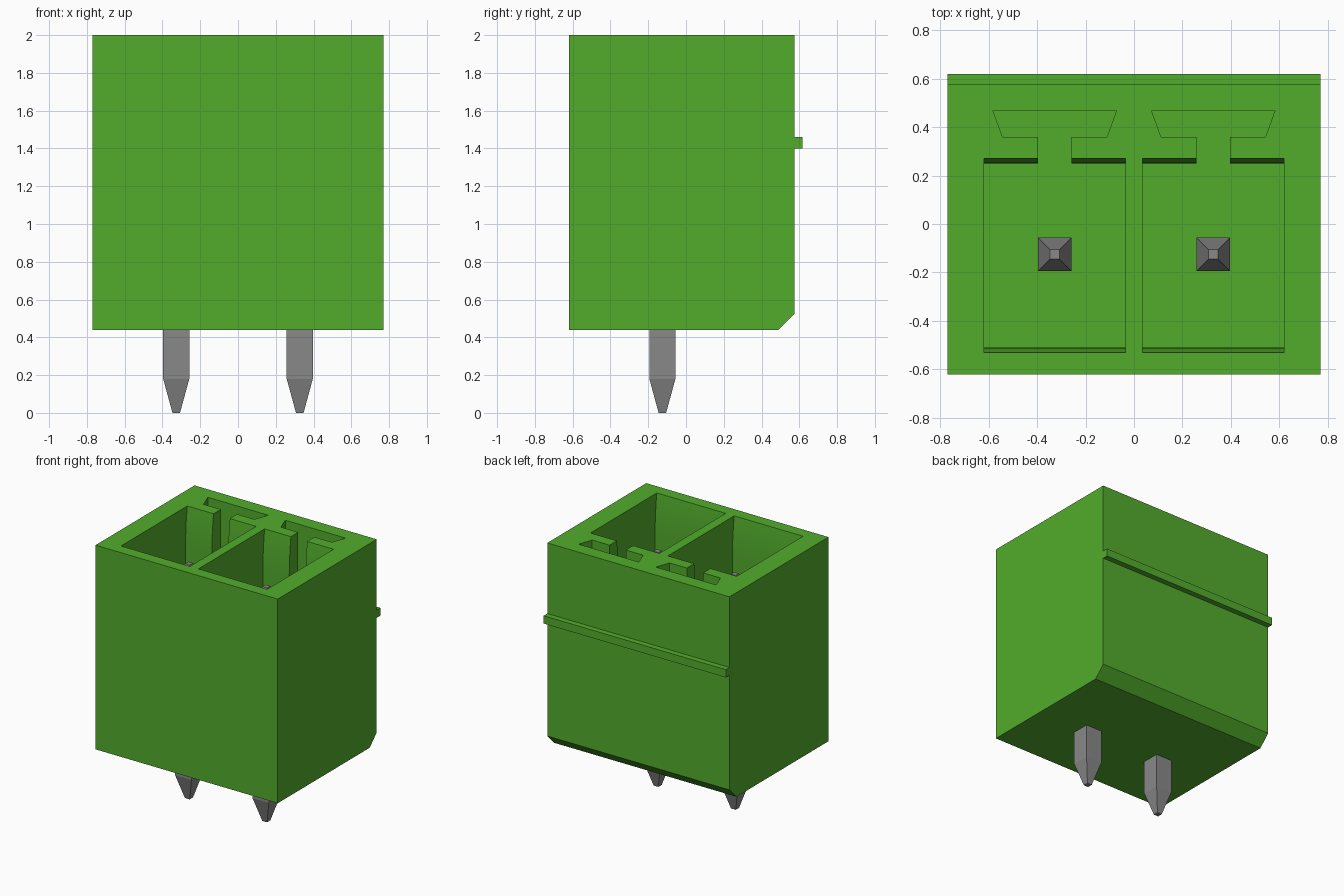
import bpy, bmesh

cube = bpy.data.objects.get("Cube")
if cube:
    bpy.data.objects.remove(cube, do_unlink=True)


def material(name, rgb):
    m = bpy.data.materials.new(name)
    m.use_nodes = True
    m.diffuse_color = (*rgb, 1)
    m.node_tree.nodes["Principled BSDF"].inputs["Base Color"].default_value = (*rgb, 1)
    return m


GREEN = material("green plastic", (0.084, 0.413, 0.025))
GREY = material("grey metal", (0.25, 0.25, 0.25))


def loft(name, rings, mat):
    """Closed solid through a list of rings with equal point counts."""
    bm = bmesh.new()
    loops = [[bm.verts.new(p) for p in ring] for ring in rings]
    n = len(loops[0])
    for a, b in zip(loops, loops[1:]):
        for i in range(n):
            j = (i + 1) % n
            bm.faces.new((a[i], a[j], b[j], b[i]))
    bm.faces.new(loops[0][::-1])
    bm.faces.new(loops[-1])
    bmesh.ops.recalc_face_normals(bm, faces=bm.faces[:])
    mesh = bpy.data.meshes.new(name)
    bm.to_mesh(mesh)
    bm.free()
    mesh.materials.append(mat)
    obj = bpy.data.objects.new(name, mesh)
    bpy.context.collection.objects.link(obj)
    return obj


PITCH = 0.327      # half the pin spacing
PIN_Y = -0.125
FLOOR, TOP = 0.78, 2.0
LEAD = 0.3         # height of the curved lead-in at the mouth

# Housing: side profile with rear chamfer and rib, extruded across x
side = [(-0.62, 0.44), (0.49, 0.44), (0.575, 0.525), (0.575, 1.40), (0.618, 1.40),
        (0.618, 1.46), (0.575, 1.46), (0.575, TOP), (-0.62, TOP)]
housing = loft("housing", [[(x, y, z) for y, z in side] for x in (-0.77, 0.77)], GREEN)


# Socket: rectangular well joined by a neck to a dovetail slot
def socket_ring(cx, z, flare):
    front, back = -0.51 - flare, 0.25 + flare
    half = [(0.291, front), (0.291, back), (0.069, back), (0.069, 0.358),
            (0.215, 0.358), (0.255, 0.468)]
    outline = half + [(-x, y) for x, y in reversed(half)]
    return [(cx + x, y, z) for x, y in outline]


cutters = []
for cx in (-PITCH, PITCH):
    rings = [socket_ring(cx, FLOOR, 0)]
    for i in range(9):
        t = i / 8
        rings.append(socket_ring(cx, TOP - LEAD * (1 - t), 0.02 * t * t))
    rings.append(socket_ring(cx, TOP + 0.1, 0.02))
    cutter = loft("socket_cutter", rings, GREEN)
    cutter.hide_render = True
    cutters.append(cutter)
    mod = housing.modifiers.new("socket", "BOOLEAN")
    mod.operation = "DIFFERENCE"
    mod.solver = "EXACT"
    mod.object = cutter

# Bake the cuts and drop the cutters
depsgraph = bpy.context.evaluated_depsgraph_get()
baked = bpy.data.meshes.new_from_object(housing.evaluated_get(depsgraph))
housing.modifiers.clear()
housing.data = baked
for cutter in cutters:
    bpy.data.objects.remove(cutter, do_unlink=True)

bpy.ops.object.select_all(action="DESELECT")
housing.select_set(True)
bpy.context.view_layer.objects.active = housing
bpy.ops.object.shade_smooth_by_angle(angle=0.35)

# Square pins with tapered ends
for label, cx in (("right", -PITCH), ("left", PITCH)):
    rings = []
    for z, h in ((0, 0.02), (0.18, 0.069), (1.61, 0.069), (1.79, 0.02)):
        rings.append([(cx + sx * h, PIN_Y + sy * h, z)
                      for sx, sy in ((-1, -1), (1, -1), (1, 1), (-1, 1))])
    loft(label + "_pin", rings, GREY)
